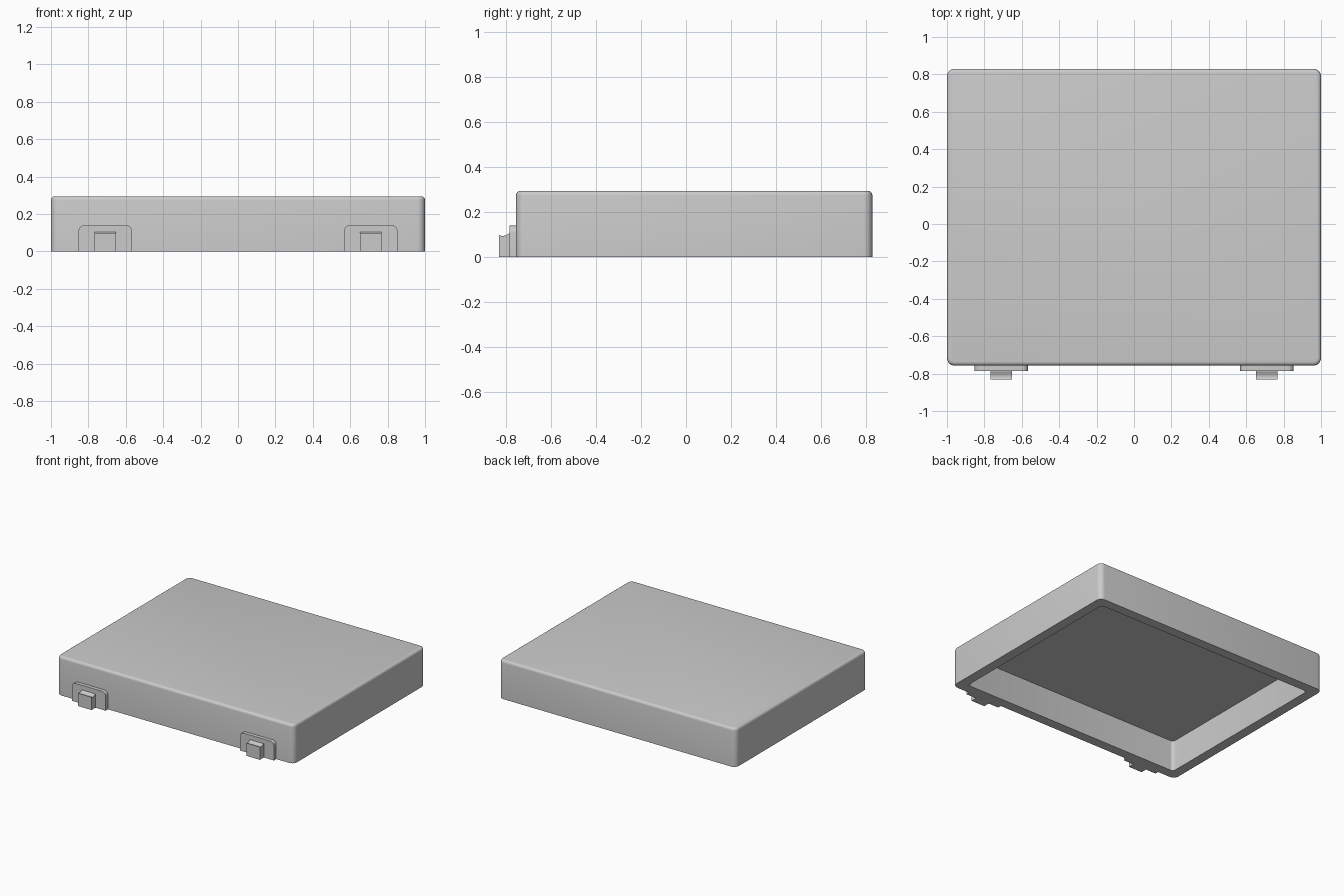
import bpy, bmesh
from math import sin, cos, pi

if "Cube" in bpy.data.objects:
    bpy.data.objects.remove(bpy.data.objects["Cube"])

Y0, Y1, H = -0.757, 0.83, 0.295   # body front, back, height
WALL, ROOF = 0.075, 0.235         # rim width, cavity ceiling


def finish(name, bm, smooth=False):
    bmesh.ops.recalc_face_normals(bm, faces=bm.faces)
    me = bpy.data.meshes.new(name)
    bm.to_mesh(me)
    bm.free()
    ob = bpy.data.objects.new(name, me)
    bpy.context.collection.objects.link(ob)
    if smooth:
        bpy.ops.object.select_all(action='DESELECT')
        ob.select_set(True)
        bpy.context.view_layer.objects.active = ob
        bpy.ops.object.shade_smooth_by_angle(angle=pi / 6)
    return ob


def ring(bm, inset, r, z, n=5):
    """Rounded rectangle of vertices at height z."""
    x1, ya, yb = 1 - inset, Y0 + inset, Y1 - inset
    centres = [(x1 - r, yb - r), (r - x1, yb - r), (r - x1, ya + r), (x1 - r, ya + r)]
    verts = []
    for q, (cx, cy) in enumerate(centres):
        for i in range(n + 1):
            a = (q + i / n) * pi / 2
            verts.append(bm.verts.new((cx + r * cos(a), cy + r * sin(a), z)))
    return verts


def extrude(name, points, to_world, a, b, smooth=False):
    """Prism from a 2D profile between depths a and b."""
    bm = bmesh.new()
    face = bm.faces.new([bm.verts.new(to_world(u, v, a)) for u, v in points])
    res = bmesh.ops.extrude_face_region(bm, geom=[face])
    top = [e for e in res['geom'] if isinstance(e, bmesh.types.BMVert)]
    shift = [q - p for p, q in zip(to_world(0, 0, a), to_world(0, 0, b))]
    bmesh.ops.translate(bm, verts=top, vec=shift)
    return finish(name, bm, smooth)


# Hollow lid: ceiling, inner wall, rim, outer wall, rounded top edge
bm = bmesh.new()
rings = [ring(bm, WALL, 0.025, ROOF), ring(bm, WALL, 0.025, 0), ring(bm, 0, 0.04, 0)]
B = 0.02
for i in range(5):
    a = i / 4 * pi / 2
    inset = B * (1 - cos(a))
    rings.append(ring(bm, inset, 0.04 - inset, H - B + B * sin(a)))
for lo, hi in zip(rings, rings[1:]):
    for i in range(len(lo)):
        j = (i + 1) % len(lo)
        bm.faces.new((lo[i], lo[j], hi[j], hi[i]))
bm.faces.new(rings[0])
bm.faces.new(rings[-1])
finish("lid_shell", bm, True)

# Two front mounts, each a round-cornered plate with a hinge peg
W, T, R = 0.1425, 0.14, 0.03
arc = [(W - R + R * cos(i / 5 * pi / 2), T - R + R * sin(i / 5 * pi / 2)) for i in range(6)]
plate = [(W, 0)] + arc + [(-x, z) for x, z in reversed(arc)] + [(-W, 0)]
# Peg side profile (y, z) with a shallow dished top
peg = [(-0.77, 0), (-0.832, 0), (-0.832, 0.098), (-0.823, 0.094), (-0.812, 0.094),
       (-0.80, 0.098), (-0.788, 0.105), (-0.77, 0.105)]
for side, label in ((-1, "left"), (1, "right")):
    cx = side * 0.71
    extrude(f"{label}_mount_plate", plate, lambda u, v, d: (cx + u, d, v), -0.785, -0.74, True)
    extrude(f"{label}_hinge_peg", peg, lambda u, v, d: (d, u, v), cx - 0.057, cx + 0.057, True)
